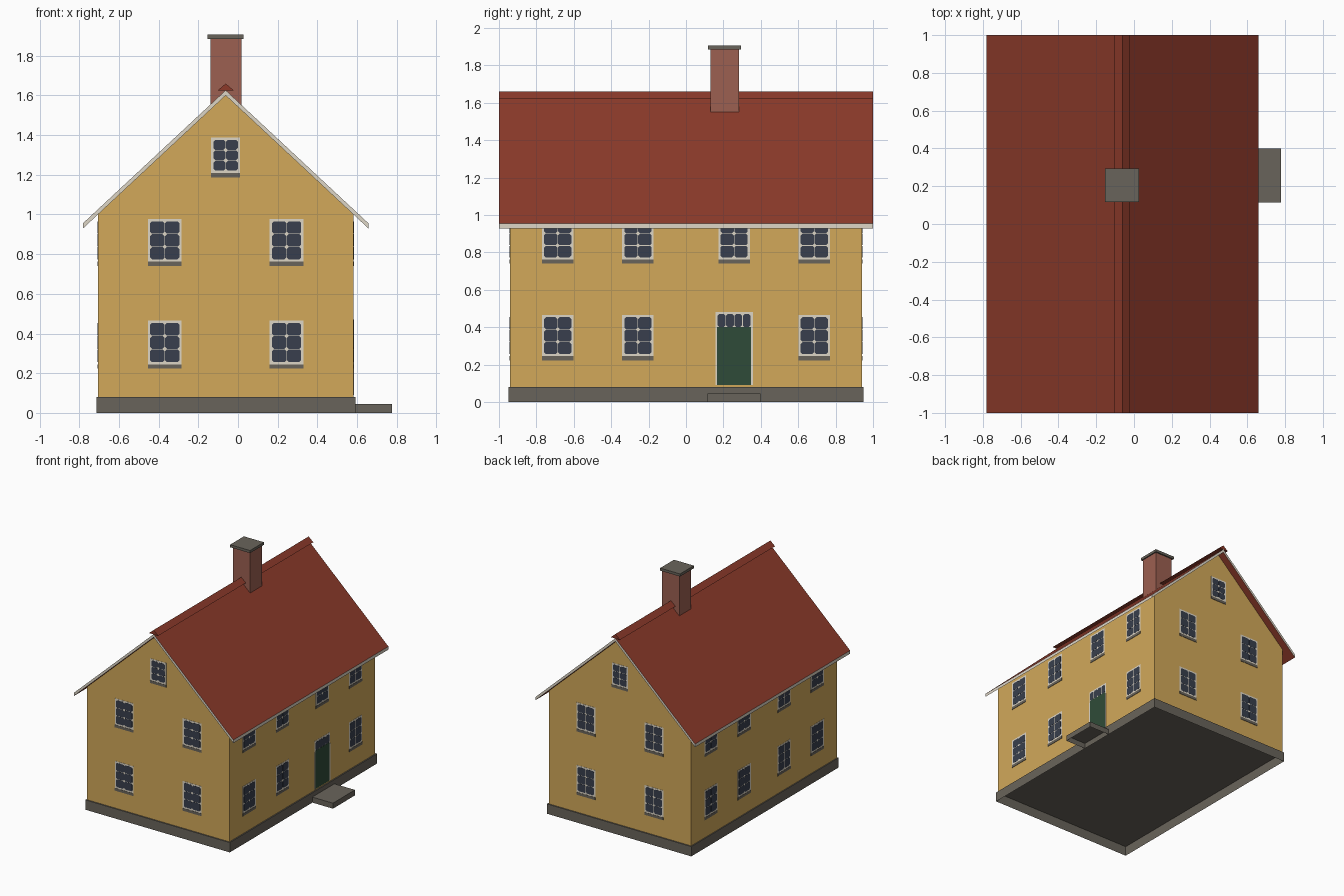
import bpy, bmesh, math
from mathutils import Matrix, Vector

if "Cube" in bpy.data.objects:
    bpy.data.objects.remove(bpy.data.objects["Cube"])

CX = -0.062           # ridge line of the house
HALF_X, HALF_Y = 0.643, 0.94
RIDGE, EAVE, EAVE_X = 1.626, 0.955, 0.72


def mat(name, r, g, b):
    lin = [((c / 255 + 0.055) / 1.055) ** 2.4 for c in (r, g, b)]
    m = bpy.data.materials.new(name)
    m.diffuse_color = (*lin, 1)
    m.use_nodes = True
    m.node_tree.nodes["Principled BSDF"].inputs["Base Color"].default_value = m.diffuse_color
    return m


OCHRE = mat("ochre_plaster", 210, 169, 90)
RED = mat("red_roof_tile", 140, 58, 42)
BRICK = mat("chimney_brick", 156, 96, 81)
STONE = mat("grey_stone", 105, 100, 91)
CREAM = mat("cream_trim", 222, 214, 198)
GLASS = mat("dark_glass", 56, 63, 77)
GREEN = mat("green_door", 47, 75, 56)


def finish(name, bm, *mats):
    bmesh.ops.recalc_face_normals(bm, faces=bm.faces[:])
    me = bpy.data.meshes.new(name)
    bm.to_mesh(me)
    bm.free()
    for m in mats:
        me.materials.append(m)
    ob = bpy.data.objects.new(name, me)
    bpy.context.collection.objects.link(ob)
    return ob


def add_box(bm, lo, hi, mtx=Matrix()):
    lo, hi = Vector(lo), Vector(hi)
    s = Matrix.Translation((lo + hi) / 2) @ Matrix.Diagonal((*(hi - lo), 1))
    bmesh.ops.create_cube(bm, size=1, matrix=mtx @ s)


def drop_bottom(bm):
    bm.normal_update()
    low = [f for f in bm.faces if f.normal.z < -0.9]
    bmesh.ops.delete(bm, geom=low, context="FACES")


def box(name, lo, hi, m, open_bottom=False):
    bm = bmesh.new()
    add_box(bm, lo, hi)
    if open_bottom:
        drop_bottom(bm)
    return finish(name, bm, m)


def prism(name, profile, half_y, *mats, open_bottom=False):
    """Extrude an x/z profile (x relative to the ridge) along y."""
    bm = bmesh.new()
    f = bm.faces.new([bm.verts.new((CX + x, -half_y, z)) for x, z in profile])
    ext = bmesh.ops.extrude_face_region(bm, geom=[f])
    vs = [v for v in ext["geom"] if isinstance(v, bmesh.types.BMVert)]
    bmesh.ops.translate(bm, verts=vs, vec=(0, 2 * half_y, 0))
    bmesh.ops.recalc_face_normals(bm, faces=bm.faces[:])
    if open_bottom:
        drop_bottom(bm)
    return finish(name, bm, *mats)


# Plinth and step (hollow underneath), walls
box("plinth", (-0.713, -0.95, 0), (0.591, 0.95, 0.08), STONE, True)
box("door_step", (0.591, 0.115, 0), (0.777, 0.399, 0.045), STONE, True)
slope = (RIDGE - EAVE) / EAVE_X
THICK = 0.026         # vertical thickness of the roof slab
wall_top = RIDGE - THICK - HALF_X * slope
prism("walls", [(-HALF_X, 0.08), (HALF_X, 0.08), (HALF_X, wall_top),
                (0, RIDGE - THICK), (-HALF_X, wall_top)], HALF_Y, OCHRE,
      open_bottom=True)

# Roof slab: red faces above and below, cream edges at eaves and gables
roof = prism("roof", [(-EAVE_X, EAVE), (0, RIDGE), (EAVE_X, EAVE),
                      (EAVE_X, EAVE - THICK), (0, RIDGE - THICK),
                      (-EAVE_X, EAVE - THICK)], 1.0, RED, CREAM)
for p in roof.data.polygons:
    p.material_index = 0 if p.area > 0.5 else 1

# Ridge cap
prism("ridge_cap", [(-0.042, 1.624), (0.042, 1.624), (0, 1.66)], 1.0, RED)

# Chimney
box("chimney", (-0.138, 0.13, 1.5), (0.018, 0.284, 1.885), BRICK)
box("chimney_cap", (-0.153, 0.117, 1.885), (0.027, 0.295, 1.906), STONE)


def window(name, mtx, u, z0, w, z1, cols=2, rows=3, sill=0.022):
    """Window plates on a wall; local x along wall, -y outward, z up."""
    a, b, zb = u - w / 2, u + w / 2, z0 + sill
    bm = bmesh.new()
    add_box(bm, (a, -0.0015, zb), (b, 0.001, z1), mtx)
    finish(name + "_frame", bm, CREAM)
    # panes with clipped corners, so the cream shows as small stars
    edge, gap, clip = 0.010, 0.0015, 0.009
    pw, ph = (w - 2 * edge) / cols, (z1 - zb - 2 * edge) / rows
    bm = bmesh.new()
    for i in range(cols):
        for j in range(rows):
            cx, cz = a + edge + pw * (i + 0.5), zb + edge + ph * (j + 0.5)
            hx, hz = pw / 2 - gap, ph / 2 - gap
            pts = []
            for sx, sz in ((1, 1), (-1, 1), (-1, -1), (1, -1)):
                pair = [(sx * hx, sz * (hz - clip)), (sx * (hx - clip), sz * hz)]
                pts += pair if sx * sz > 0 else pair[::-1]
            f = bm.faces.new([bm.verts.new(mtx @ Vector((cx + x, -0.001, cz + z)))
                              for x, z in pts])
            ext = bmesh.ops.extrude_face_region(bm, geom=[f])
            vs = [v for v in ext["geom"] if isinstance(v, bmesh.types.BMVert)]
            out = mtx.to_3x3() @ Vector((0, -0.0015, 0))
            bmesh.ops.translate(bm, verts=vs, vec=out)
    finish(name + "_panes", bm, GLASS)
    if sill:
        bm = bmesh.new()
        add_box(bm, (a, -0.003, z0), (b, 0.001, zb), mtx)
        finish(name + "_sill", bm, STONE)


def wall(angle, dist):
    return (Matrix.Translation((CX, 0, 0)) @ Matrix.Rotation(angle, 4, "Z")
            @ Matrix.Translation((0, -dist, 0)))


FLOORS = (("lower", 0.223, 0.465), ("upper", 0.74, 0.977))
# Gable windows, front and back
for side, ang in (("front", 0), ("back", math.pi)):
    m = wall(ang, HALF_Y)
    for floor, z0, z1 in FLOORS:
        for i, u in enumerate((-0.307, 0.307)):
            window(f"{side}_{floor}_window_{i + 1}", m, u, z0, 0.17, z1)
    window(f"{side}_attic_window", m, 0, 1.187, 0.146, 1.387)

# Long side windows; the door takes one place on the right side
for side, ang in (("right", math.pi / 2), ("left", -math.pi / 2)):
    m = wall(ang, HALF_X)
    for floor, z0, z1 in FLOORS:
        for i, u in enumerate((-0.686, -0.257, 0.257, 0.686)):
            if not (side == "right" and floor == "lower" and i == 2):
                window(f"{side}_{floor}_window_{i + 1}", m, u, z0, 0.168, z1)

# Door with transom light and casing
m = wall(math.pi / 2, HALF_X)
window("transom", m, 0.257, 0.39, 0.2, 0.482, cols=4, rows=1, sill=0)
bm = bmesh.new()
add_box(bm, (0.167, -0.003, 0.09), (0.347, 0.001, 0.402), m)
finish("door", bm, GREEN)
bm = bmesh.new()
for x in (0.157, 0.347):
    add_box(bm, (x, -0.0035, 0.09), (x + 0.01, 0.001, 0.39), m)
finish("door_casing", bm, CREAM)
